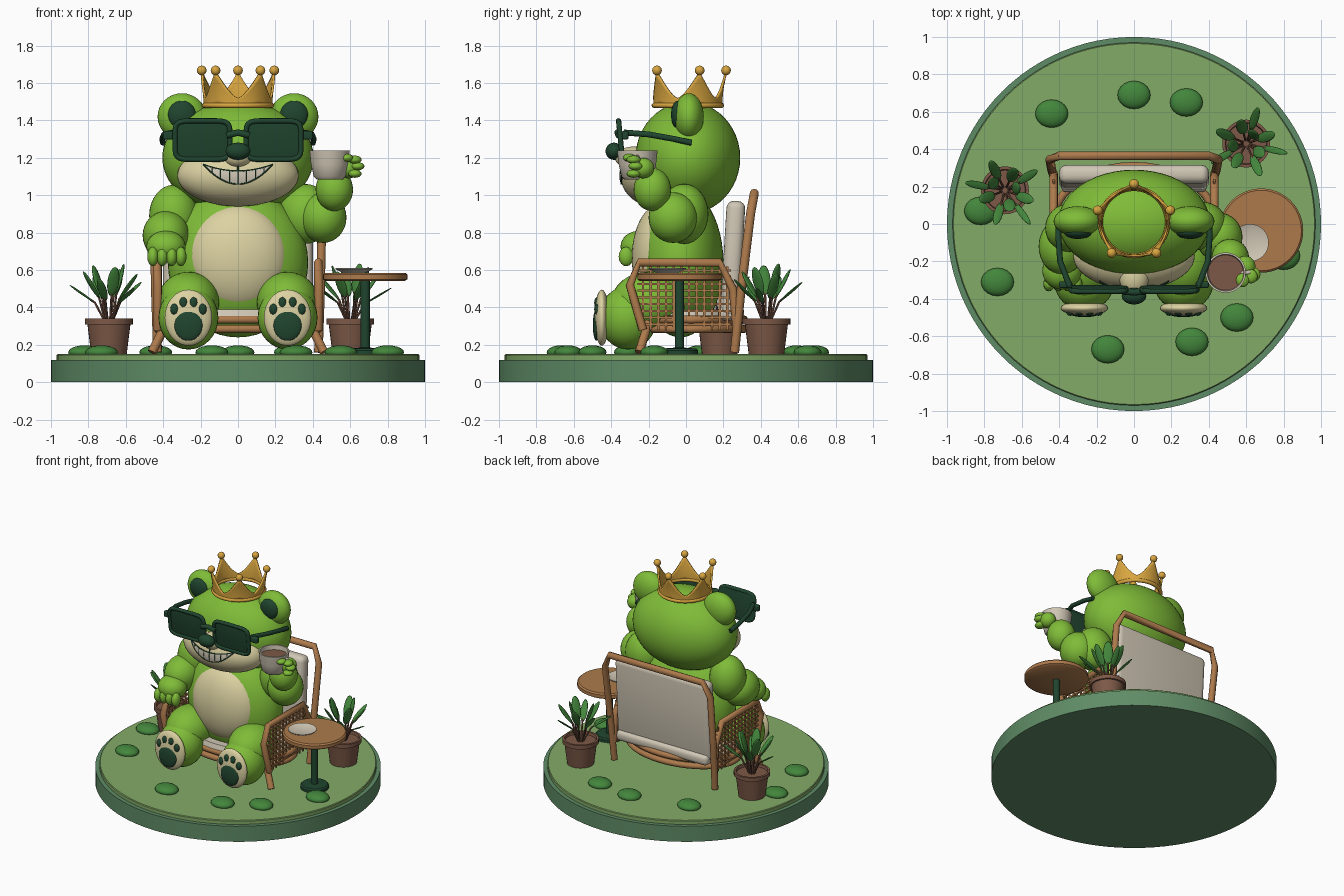
import bpy, bmesh, math
from math import sin, cos, pi, sqrt
from mathutils import Vector, Matrix

old = bpy.data.objects.get("Cube")
if old:
    bpy.data.objects.remove(old, do_unlink=True)


def colour(name, hexcode):
    def linear(c):
        return c / 12.92 if c <= 0.04045 else ((c + 0.055) / 1.055) ** 2.4
    rgba = [linear(b / 255) for b in bytes.fromhex(hexcode)] + [1]
    m = bpy.data.materials.new(name)
    m.use_nodes = True
    m.diffuse_color = rgba
    m.node_tree.nodes["Principled BSDF"].inputs["Base Color"].default_value = rgba
    return m


FUR = colour("fur green", "7fbc38")
CREAM = colour("cream", "dcd2a2")
DARK = colour("dark green", "20452f")
GOLD = colour("gold", "d9a640")
WOOD = colour("rattan wood", "ad7a4c")
LINEN = colour("linen", "cfc6b4")
CLAY = colour("clay brown", "7d5947")
LAWN = colour("lawn green", "83ab68")
RIM = colour("base green", "5f8c66")
LEAF = colour("leaf green", "43863c")


def finish(name, bm, mat, angle=0.7):
    bmesh.ops.recalc_face_normals(bm, faces=bm.faces)
    me = bpy.data.meshes.new(name)
    bm.to_mesh(me)
    bm.free()
    me.materials.append(mat)
    me.polygons.foreach_set("use_smooth", [True] * len(me.polygons))
    me.set_sharp_from_angle(angle=angle)
    ob = bpy.data.objects.new(name, me)
    bpy.context.collection.objects.link(ob)
    return ob


def ball(name, loc, radii, mat, rot=None, seg=32):
    bm = bmesh.new()
    m = Matrix.Translation(loc) @ (rot or Matrix()) @ Matrix.Diagonal((*radii, 1))
    bmesh.ops.create_uvsphere(bm, u_segments=seg, v_segments=seg // 2, radius=1, matrix=m)
    return finish(name, bm, mat, pi)


def lathe(name, profile, loc, mat, seg=48):
    bm = bmesh.new()
    vs = [bm.verts.new((r, 0, z)) for r, z in profile]
    es = [bm.edges.new(p) for p in zip(vs, vs[1:])]
    bmesh.ops.spin(bm, geom=vs + es, axis=(0, 0, 1), cent=(0, 0, 0), angle=2 * pi, steps=seg)
    bmesh.ops.remove_doubles(bm, verts=bm.verts, dist=1e-4)
    bmesh.ops.translate(bm, verts=bm.verts, vec=loc)
    return finish(name, bm, mat)


def tube(name, pts, r, mat, closed=False, sides=10):
    """Round tube swept along a path with mitred corners."""
    bm = bmesh.new()
    pts = [Vector(p) for p in pts]
    n, rings, up = len(pts), [], None
    for i, p in enumerate(pts):
        a = pts[i - 1] if i or closed else p
        b = pts[(i + 1) % n] if i < n - 1 or closed else p
        d = (b - a).normalized()
        if up is None:
            up = d.orthogonal()
        up = (up - d * up.dot(d)).normalized()
        side = d.cross(up)
        rings.append([bm.verts.new(p + r * (up * cos(t) + side * sin(t)))
                      for t in (2 * pi * k / sides for k in range(sides))])
    for i in range(n if closed else n - 1):
        a, b = rings[i], rings[(i + 1) % n]
        for k in range(sides):
            j = (k + 1) % sides
            bm.faces.new((a[k], a[j], b[j], b[k]))
    if not closed:
        bm.faces.new(rings[0])
        bm.faces.new(rings[-1])
    return finish(name, bm, mat, 1.0)


def box(name, loc, size, mat, bevel=0.0, rot=None):
    bm = bmesh.new()
    bmesh.ops.create_cube(bm, size=1, matrix=Matrix.Diagonal((*size, 1)))
    if bevel:
        bmesh.ops.bevel(bm, geom=bm.edges[:], offset=bevel, segments=4, profile=0.5, affect='EDGES')
    bmesh.ops.transform(bm, verts=bm.verts, matrix=Matrix.Translation(loc) @ (rot or Matrix()))
    return finish(name, bm, mat)


def oval(cx, cy, z, rx, ry, n=40):
    return [(cx + rx * cos(2 * pi * k / n), cy + ry * sin(2 * pi * k / n), z) for k in range(n)]


# Round base, lawn and bushes
lathe("base", [(0, 0), (1, 0), (1, 0.12), (0, 0.12)], (0, 0, 0), RIM, 96)
lathe("lawn", [(0, 0.11), (0.97, 0.11), (0.97, 0.145), (0.965, 0.15), (0, 0.15)], (0, 0, 0), LAWN, 96)
for x, y in [(-.44, .59), (0, .69), (.28, .65), (-.82, .07), (-.73, -.31),
             (-.14, -.67), (.31, -.63), (.55, -.5), (.8, -.17)]:
    ball("bush", (x, y, 0.16), (0.088, 0.075, 0.037), LEAF, seg=20)

# Body, belly and head
ball("body", (0, -0.03, 0.64), (0.375, 0.23, 0.40), FUR, seg=48)
ball("belly", (0, -0.14, 0.665), (0.27, 0.15, 0.285), CREAM, seg=48)
ball("head", (0, 0.01, 1.2), (0.405, 0.28, 0.3), FUR, seg=48)

# Muzzle, nose and toothy grin
ball("muzzle", (0, -0.17, 1.105), (0.325, 0.18, 0.165), CREAM, seg=48)
ball("snout", (0, -0.28, 1.2), (0.08, 0.1, 0.06), CREAM)
ball("nose", (0, -0.385, 1.235), (0.066, 0.045, 0.046), DARK)


def on_muzzle(x, z, lift):
    s = 1 - (x / 0.325) ** 2 - ((z - 1.105) / 0.165) ** 2
    return (x, -0.17 - 0.18 * sqrt(max(s, 0)) - lift, z)


def grin(u, v, lift):
    low, high = 1.06 + 0.105 * u * u, 1.13 + 0.035 * u * u
    return on_muzzle(0.185 * u, low + (high - low) * v, lift)


steps = [k / 12 - 1 for k in range(25)]
bm = bmesh.new()
rows = [[bm.verts.new(grin(u, v / 4, 0.004)) for u in steps] for v in range(5)]
for a, b in zip(rows, rows[1:]):
    for k in range(24):
        bm.faces.new((a[k], a[k + 1], b[k + 1], b[k]))
finish("teeth", bm, LINEN, pi)
for v in (0, 1):
    tube("lip", [grin(u, v, 0.003) for u in steps], 0.004, DARK, sides=6)
for k in range(-3, 4):
    tube("tooth_gap", [grin(k / 4, v / 3, 0.003) for v in range(4)], 0.003, DARK, sides=6)
tube("muzzle_line", [on_muzzle(0, z, 0.002) for z in (1.13, 1.16, 1.19)], 0.005, DARK, sides=6)

# Sunglasses
tilt = Matrix.Rotation(0.1, 4, 'X')
for s in (-1, 1):
    centre = Vector((s * 0.19, -0.345, 1.295))
    box("lens", centre, (0.29, 0.015, 0.2), DARK, 0.006, tilt)
    rim = []
    for k in range(40):
        t = 2 * pi * k / 40
        px = 0.147 * math.copysign(abs(cos(t)) ** 0.35, cos(t))
        pz = 0.104 * math.copysign(abs(sin(t)) ** 0.35, sin(t))
        rim.append(centre + tilt @ Vector((px, -0.005, pz)))
    tube("lens_rim", rim, 0.014, DARK, True)
    box("hinge", (s * 0.365, -0.325, 1.32), (0.07, 0.035, 0.045), DARK, 0.01)
    tube("temple", [(s * 0.345, -0.33, 1.335), (s * 0.395, -0.2, 1.325),
                    (s * 0.405, -0.06, 1.3), (s * 0.4, 0.03, 1.28)], 0.016, DARK)
tube("bridge", [(-0.06, -0.36, 1.32), (0, -0.365, 1.335), (0.06, -0.36, 1.32)], 0.018, DARK)

# Ears, legs, soles and paw pads
for s in (-1, 1):
    ball("ear", (s * 0.3, 0.015, 1.42), (0.13, 0.08, 0.125), FUR)
    ball("inner_ear", (s * 0.3, -0.045, 1.43), (0.075, 0.035, 0.075), DARK)
    ball("thigh", (s * 0.265, -0.2, 0.43), (0.165, 0.2, 0.16), FUR)
    ball("foot", (s * 0.265, -0.31, 0.345), (0.16, 0.155, 0.17), FUR)
    ball("sole", (s * 0.265, -0.45, 0.345), (0.127, 0.04, 0.15), CREAM)
    ball("paw_pad", (s * 0.265, -0.48, 0.305), (0.075, 0.018, 0.083), DARK)
    for dx, z in ((-0.075, 0.39), (-0.027, 0.425), (0.027, 0.425), (0.075, 0.39)):
        ball("toe_pad", (s * 0.265 + dx, -0.475, z), (0.022, 0.016, 0.03), DARK, seg=16)

# Resting right arm
ball("right_shoulder", (-0.345, -0.02, 0.89), (0.13, 0.13, 0.165), FUR)
ball("right_forearm", (-0.385, -0.12, 0.785), (0.125, 0.15, 0.13), FUR)
ball("right_hand", (-0.385, -0.25, 0.725), (0.105, 0.1, 0.085), FUR)
for k in range(4):
    ball("right_finger", (-0.455 + 0.05 * k, -0.32, 0.672), (0.03, 0.04, 0.052), FUR, seg=16)

# Raised left arm holding a cup
ball("left_shoulder", (0.36, -0.01, 0.9), (0.14, 0.13, 0.16), FUR)
ball("left_elbow", (0.455, -0.07, 0.88), (0.125, 0.13, 0.135), FUR)
ball("left_forearm", (0.515, -0.18, 1.03), (0.1, 0.1, 0.115), FUR)
ball("left_hand", (0.595, -0.23, 1.145), (0.055, 0.06, 0.055), FUR)
for x, y, z in ((.625, -.28, 1.19), (.64, -.27, 1.155), (.625, -.28, 1.115), (.58, -.3, 1.2)):
    ball("left_finger", (x, y, z), (0.036, 0.038, 0.022), FUR, seg=16)
cup = (0.49, -0.26, 1.085)
lathe("cup", [(0, 0), (0.07, 0), (0.085, 0.015), (0.1, 0.08), (0.108, 0.155),
              (0.098, 0.155), (0.09, 0.08), (0, 0.07)], cup, LINEN)
lathe("coffee", [(0, 0.12), (0.096, 0.12), (0.09, 0.1), (0, 0.1)], cup, CLAY)
tube("cup_handle", [(0.6 + 0.04 * cos(a * pi / 8), -0.26, 1.16 + 0.045 * sin(a * pi / 8))
                    for a in range(16)], 0.011, LINEN, True)

# Five-pointed crown
bm = bmesh.new()
N, rows = 120, []
for k in range(N):
    t = 2 * pi * k / N
    d = abs((k * 5 / N + 0.5) % 1 - 0.5) * 2
    top = 0.045 + 0.14 * (1 - d) ** 1.5
    ring = []
    for v in range(6):
        h = top * v / 5
        r = 0.178 + 0.8 * h * h
        ring.append(bm.verts.new((r * sin(t), 0.01 + r * cos(t), 1.475 + h)))
    rows.append(ring)
for k in range(N):
    a, b = rows[k], rows[(k + 1) % N]
    for v in range(5):
        bm.faces.new((a[v], b[v], b[v + 1], a[v + 1]))
wall = finish("crown_wall", bm, GOLD, 1.0)
thick = wall.modifiers.new("thickness", 'SOLIDIFY')
thick.thickness, thick.offset = 0.012, 0
tube("crown_band", oval(0, 0.01, 1.48, 0.18, 0.18), 0.014, GOLD, True)
for k in range(5):
    t = 2 * pi * k / 5
    ball("crown_bead", (0.204 * sin(t), 0.01 + 0.204 * cos(t), 1.667), [0.026] * 3, GOLD, seg=16)

# Rattan chair
tube("back_frame", [(-.43, .26, .16), (-.44, .29, .45), (-.45, .345, .9), (-.4, .365, 1.01),
                    (.4, .365, 1.01), (.45, .345, .9), (.44, .29, .45), (.43, .26, .16)], 0.024, WOOD)
for s in (-1, 1):
    x = s * 0.43
    tube("arm_frame", [(x, -.23, .28), (x, -.3, .52), (x, -.25, .64), (x, .18, .64),
                       (x, .25, .5), (x, .27, .3)], 0.023, WOOD)
    tube("front_leg", [(s * 0.38, -0.2, 0.32), (s * 0.46, -0.25, 0.16)], 0.024, WOOD)
    for k in range(12):
        box("weave_upright", (x, -0.23 + 0.041 * k, 0.45), (0.008, 0.012, 0.34), WOOD)
    for k in range(9):
        box("weave_strand", (x, -0.01, 0.31 + 0.036 * k), (0.014, 0.5, 0.011), WOOD)
for z in (0.285, 0.335):
    tube("seat_ring", oval(0, 0.02, z, 0.43, 0.29), 0.022, WOOD, True)
lathe("seat_cushion", [(0, 0.32), (0.38, 0.32), (0.4, 0.35), (0.38, 0.39), (0, 0.39)],
      (0, 0, 0), LINEN).scale = (1, 0.7, 1)
box("back_cushion", (0, 0.25, 0.66), (0.8, 0.1, 0.62), LINEN, 0.04, Matrix.Rotation(-0.06, 4, 'X'))
box("lower_cushion", (0, 0.24, 0.37), (0.78, 0.14, 0.08), LINEN, 0.03)

# Side table with saucer
spot = (0.68, -0.035, 0)
lathe("table_top", [(0, .54), (.21, .54), (.225, .55), (.225, .575), (.215, .585), (0, .585)], spot, WOOD)
lathe("table_stand", [(0, .15), (.1, .15), (.1, .17), (.09, .18), (.025, .185), (.025, .545), (0, .545)],
      spot, DARK)
lathe("saucer", [(0, .585), (.06, .585), (.1, .605), (.1, .611), (.06, .597), (0, .597)],
      (0.62, -0.1, 0), LINEN)

# Potted plants
for px, py, turn in ((-0.69, 0.18, 0.2), (0.6, 0.43, 0.9)):
    lathe("pot", [(0, .15), (.095, .15), (.115, .31), (.128, .31), (.128, .34), (.112, .34),
                  (.108, .32), (0, .32)], (px, py, 0), CLAY, 32)
    for k in range(11):
        t = turn + k * 2.4
        out = Vector((cos(t), sin(t), 0))
        lean = 0.25 + 0.08 * k
        root = Vector((px, py, 0.32)) + out * 0.02
        joint = root + out * (0.02 + 0.004 * k) + Vector((0, 0, 0.15 - 0.005 * k))
        d = out * sin(lean) + Vector((0, 0, cos(lean)))
        tube("stem", [root, joint, joint + d * 0.03], 0.006, CLAY, sides=6)
        turned = Matrix((out.cross(d), d, out.cross(d).cross(d))).transposed().to_4x4()
        ball("leaf", joint + d * 0.085, (0.036, 0.085, 0.01), LEAF, turned, 16)
